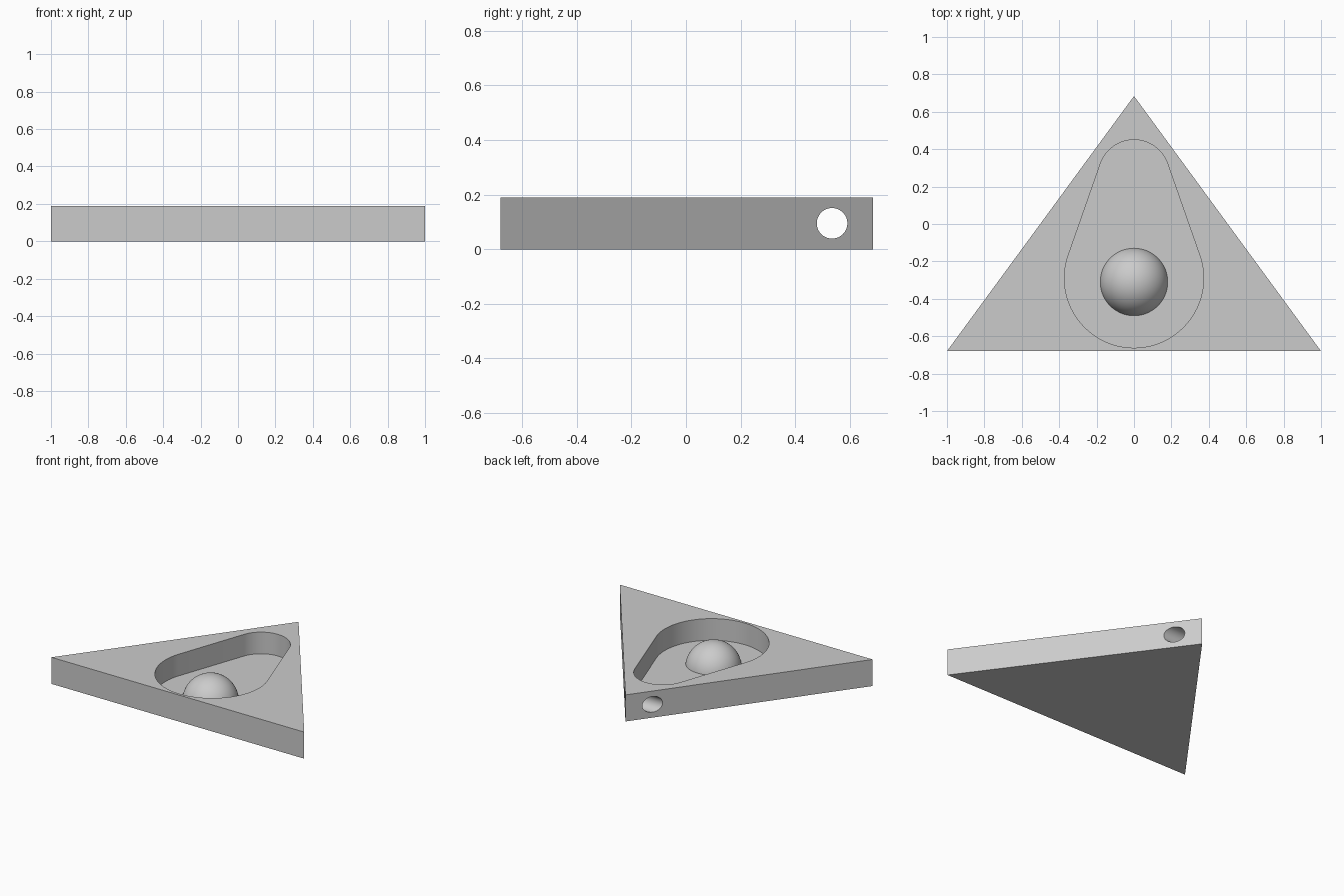
import bpy, bmesh, math
from mathutils import Matrix

cube = bpy.data.objects.get("Cube")
if cube:
    bpy.data.objects.remove(cube, do_unlink=True)

HEIGHT = 0.19
FLOOR = 0.035

grey = bpy.data.materials.new("plain grey")
grey.use_nodes = True
colour = (0.6, 0.6, 0.6, 1)
grey.diffuse_color = colour
grey.node_tree.nodes["Principled BSDF"].inputs["Base Color"].default_value = colour


def make_object(name, bm):
    bmesh.ops.recalc_face_normals(bm, faces=bm.faces[:])
    mesh = bpy.data.meshes.new(name)
    bm.to_mesh(mesh)
    bm.free()
    mesh.materials.append(grey)
    obj = bpy.data.objects.new(name, mesh)
    bpy.context.collection.objects.link(obj)
    return obj


def prism(name, outline, z0, z1):
    """Extrude a flat outline from z0 up to z1."""
    bm = bmesh.new()
    face = bm.faces.new([bm.verts.new((x, y, z0)) for x, y in outline])
    ext = bmesh.ops.extrude_face_region(bm, geom=[face])
    top = [v for v in ext["geom"] if isinstance(v, bmesh.types.BMVert)]
    bmesh.ops.translate(bm, verts=top, vec=(0, 0, z1 - z0))
    return make_object(name, bm)


def arc(cy, r, a0, a1, n):
    return [(r * math.cos(a0 + (a1 - a0) * i / n),
             cy + r * math.sin(a0 + (a1 - a0) * i / n)) for i in range(n + 1)]


def smooth(obj):
    bpy.ops.object.select_all(action='DESELECT')
    bpy.context.view_layer.objects.active = obj
    obj.select_set(True)
    bpy.ops.object.shade_smooth_by_angle(angle=math.radians(30))


# Triangular slab
slab = prism("triangular_base", [(-1, -0.68), (1, -0.68), (0, 0.684)], 0, HEIGHT)

# Teardrop pocket: two circles joined by their common tangents
big_y, big_r, small_y, small_r = -0.29, 0.372, 0.26, 0.19
t = math.asin((big_r - small_r) / (small_y - big_y))
outline = arc(small_y, small_r, t, math.pi - t, 40)
outline += arc(big_y, big_r, math.pi - t, 2 * math.pi + t, 64)
pocket = prism("pocket_cutter", outline, FLOOR, HEIGHT + 0.1)

# Cross hole through the apex
bm = bmesh.new()
bmesh.ops.create_cone(bm, cap_ends=True, segments=48, radius1=0.056, radius2=0.056,
                      depth=1.2, matrix=Matrix.Translation((0, 0.535, HEIGHT / 2))
                      @ Matrix.Rotation(math.pi / 2, 4, 'Y'))
hole = make_object("hole_cutter", bm)

# Cut the slab, then bake the cuts
for cutter in (pocket, hole):
    mod = slab.modifiers.new(cutter.name, 'BOOLEAN')
    mod.operation = 'DIFFERENCE'
    mod.solver = 'EXACT'
    mod.object = cutter
    bpy.context.view_layer.objects.active = slab
    bpy.ops.object.modifier_apply(modifier=mod.name)
    bpy.data.objects.remove(cutter, do_unlink=True)
smooth(slab)

# Dome rising from the pocket floor
bm = bmesh.new()
bmesh.ops.create_uvsphere(bm, u_segments=64, v_segments=32, radius=0.183,
                          matrix=Matrix.Translation((0, -0.31, 0.006)))
bmesh.ops.bisect_plane(bm, geom=bm.verts[:] + bm.edges[:] + bm.faces[:],
                       plane_co=(0, 0, FLOOR - 0.01), plane_no=(0, 0, 1), clear_inner=True)
bmesh.ops.holes_fill(bm, edges=[e for e in bm.edges if e.is_boundary])
smooth(make_object("dome", bm))
